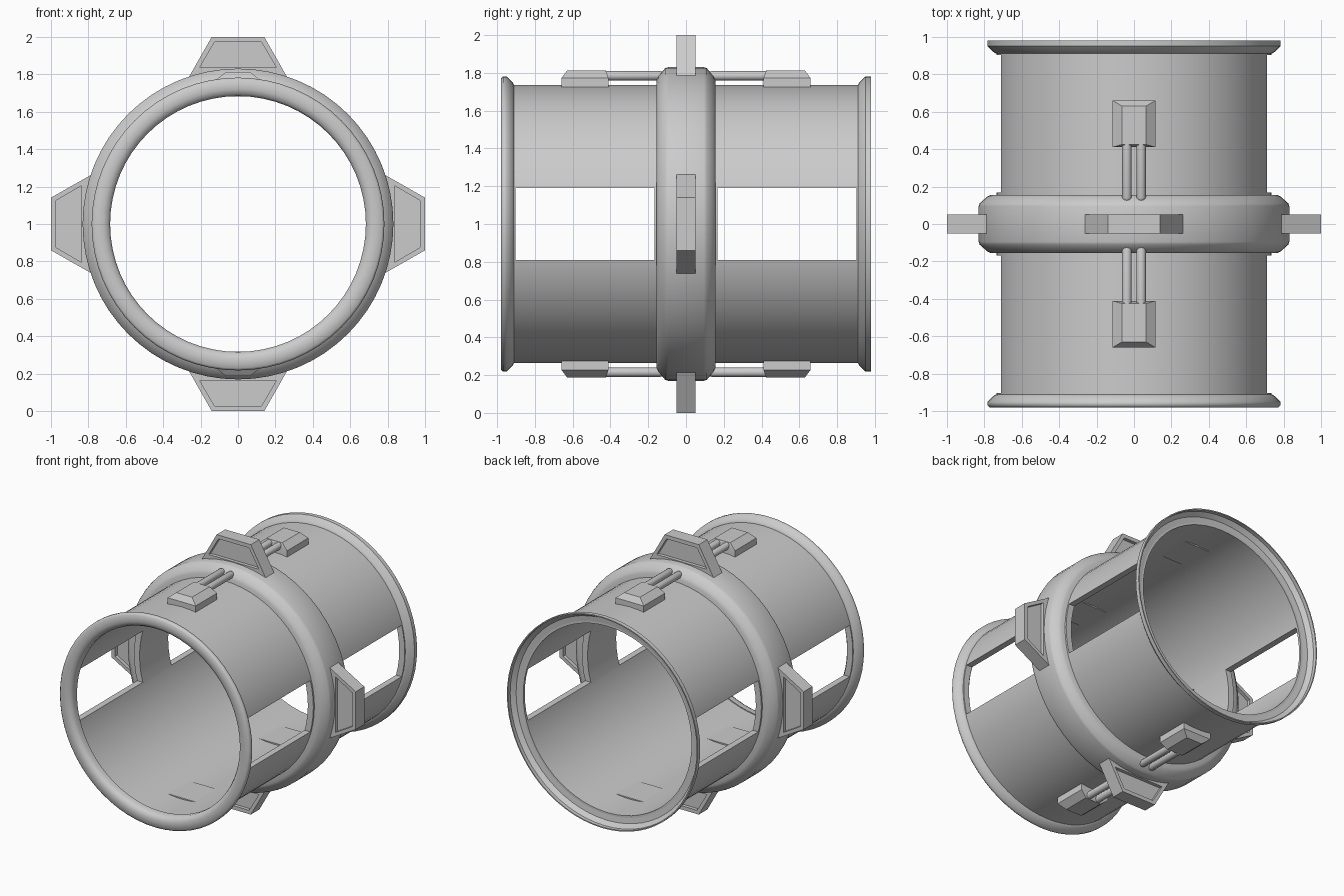
import bpy, bmesh, math
from mathutils import Matrix, Vector

if "Cube" in bpy.data.objects:
    bpy.data.objects.remove(bpy.data.objects["Cube"])

SEG = 64
C = Vector((0, 0, 1))          # tube axis runs along y through this point


def make(name, bm, angle=35):
    bmesh.ops.remove_doubles(bm, verts=bm.verts, dist=1e-5)
    bmesh.ops.recalc_face_normals(bm, faces=bm.faces)
    me = bpy.data.meshes.new(name)
    bm.to_mesh(me)
    bm.free()
    ob = bpy.data.objects.new(name, me)
    bpy.context.collection.objects.link(ob)
    bpy.ops.object.select_all(action='DESELECT')
    bpy.context.view_layer.objects.active = ob
    ob.select_set(True)
    bpy.ops.object.shade_smooth_by_angle(angle=math.radians(angle))
    return ob


def lathe(name, profile, angle=35):
    """Revolve a closed (radius, y) profile about the tube axis."""
    bm = bmesh.new()
    rings = []
    for i in range(SEG):
        a = 2 * math.pi * i / SEG
        rings.append([bm.verts.new((r * math.cos(a), y, 1 + r * math.sin(a))) for r, y in profile])
    n = len(profile)
    for i in range(SEG):
        p, q = rings[i], rings[(i + 1) % SEG]
        for j in range(n):
            k = (j + 1) % n
            bm.faces.new((p[j], p[k], q[k], q[j]))
    return make(name, bm, angle)


def turn(bm, degrees):
    bmesh.ops.rotate(bm, verts=bm.verts, cent=C, matrix=Matrix.Rotation(math.radians(degrees), 3, 'Y'))


# Tube wall with four side windows
shell = lathe("tube_shell", [(.735, -.93), (.735, .92), (.69, .92), (.69, -.93)])
for side in (-1, 1):
    bm = bmesh.new()
    bmesh.ops.create_cube(bm, size=1)
    bmesh.ops.scale(bm, vec=(2.4, .735, .38), verts=bm.verts)
    bmesh.ops.translate(bm, vec=(0, side * .535, 1), verts=bm.verts)
    cutter = make("window_cutter", bm)
    cutter.hide_render = True
    mod = shell.modifiers.new("window", 'BOOLEAN')
    mod.operation, mod.solver, mod.object = 'DIFFERENCE', 'EXACT', cutter
    bpy.context.view_layer.objects.active = shell
    bpy.ops.object.modifier_apply(modifier=mod.name)
    bpy.data.objects.remove(cutter)
bpy.ops.object.select_all(action='DESELECT')
shell.select_set(True)
bpy.ops.object.shade_smooth_by_angle(angle=math.radians(30))

# Rounded front lip, hollow flared back lip
lathe("front_lip", [(.735, -.91), (.75, -.918), (.782, -.95), (.782, -.968), (.77, -.98),
                    (.72, -.98), (.695, -.97), (.683, -.95), (.683, -.91)], 50)
lathe("back_lip", [(.735, .91), (.75, .918), (.782, .95), (.782, .98),
                   (.774, .98), (.774, .953), (.745, .925), (.69, .918), (.69, .905)])

# Middle collar
lathe("middle_collar", [(.70, -.155), (.765, -.155), (.785, -.145), (.825, -.11), (.83, -.095),
                        (.83, .095), (.825, .11), (.785, .145), (.765, .155), (.70, .155)], 45)

# Four trapezoid lugs with recessed faces front and back
for i, label in enumerate(("top", "right", "bottom", "left")):
    bm = bmesh.new()
    outer = [(-.265, .78), (-.14, 1), (.14, 1), (.265, .78)]
    inner = [(-.205, .835), (-.125, .972), (.125, .972), (.205, .835)]
    loops = []
    for pts, y in ((inner, -.025), (inner, -.035), (outer, -.05), (outer, .05), (inner, .035), (inner, .025)):
        loops.append([bm.verts.new((x, y, 1 + z)) for x, z in pts])
    # rim stays flat: widen the rim edge before the recess drops in
    for v in loops[1] + loops[4]:
        v.co.y = math.copysign(.05, v.co.y)
    for a, b in zip(loops, loops[1:]):
        for j in range(4):
            k = (j + 1) % 4
            bm.faces.new((a[j], a[k], b[k], b[j]))
    bm.faces.new(loops[0])
    bm.faces.new(loops[-1])
    turn(bm, 90 * i)
    make(label + "_lug", bm, 30)

# Pads and paired rods, on top and bottom, front and back
for angle, vert in ((0, "top"), (180, "bottom")):
    for s, end in ((-1, "front"), (1, "back")):
        bm = bmesh.new()
        rows = []
        for hw, y0, y1, z in ((.115, .41, .66, 1.68), (.115, .41, .66, 1.772), (.065, .425, .63, 1.812)):
            rows.append([bm.verts.new((x * hw, s * y, z))
                         for x, y in ((-1, y0), (1, y0), (1, y1), (-1, y1))])
        for a, b in zip(rows, rows[1:]):
            for j in range(4):
                k = (j + 1) % 4
                bm.faces.new((a[j], a[k], b[k], b[j]))
        bm.faces.new(rows[0])
        bm.faces.new(rows[-1])
        turn(bm, angle)
        make(f"{vert}_{end}_pad", bm, 30)

        bm = bmesh.new()
        prof = [(.12, .012), (.128, .021), (.14, .025), (.45, .025)]
        for x in (-.038, .038):
            prev = None
            for y, r in prof:
                ring = [bm.verts.new((x + r * math.cos(t * math.pi / 8), s * y,
                                      1.785 + r * math.sin(t * math.pi / 8))) for t in range(16)]
                if prev:
                    for j in range(16):
                        k = (j + 1) % 16
                        bm.faces.new((prev[j], prev[k], ring[k], ring[j]))
                else:
                    bm.faces.new(ring)
                prev = ring
            bm.faces.new(prev)
        turn(bm, angle)
        make(f"{vert}_{end}_rods", bm, 50)
